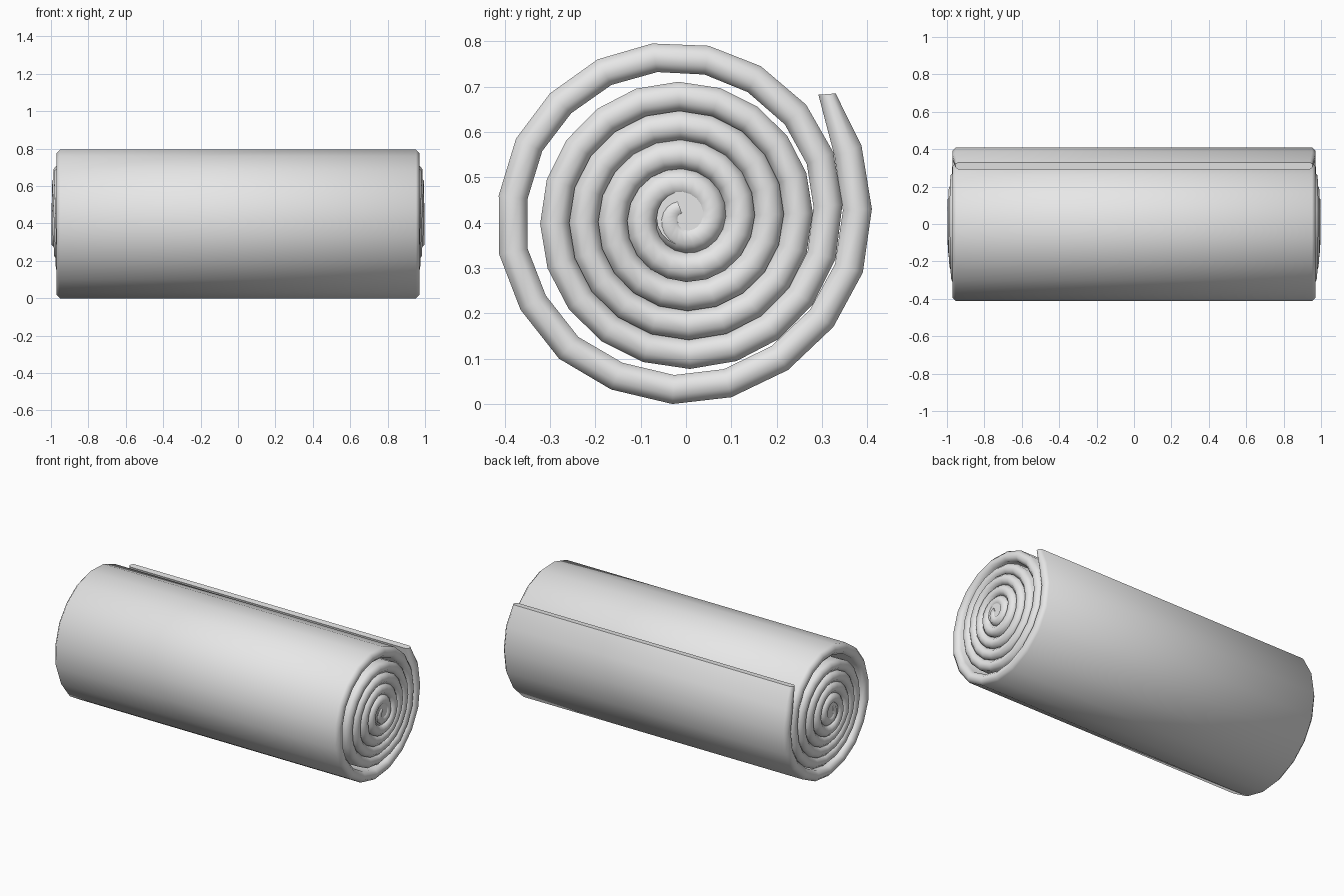
import bpy, bmesh, math
from mathutils import Vector

if "Cube" in bpy.data.objects:
    bpy.data.objects.remove(bpy.data.objects["Cube"])

CY, CZ, THICK = -0.005, 0.41, 0.064

# Outer turn of the roll as (y, z), clockwise from the loose edge
outer = [(0.33, 0.685), (0.387, 0.57), (0.41, 0.43), (0.39, 0.29), (0.325, 0.17),
         (0.225, 0.075), (0.10, 0.015), (-0.03, 0.0), (-0.165, 0.032), (-0.28, 0.10),
         (-0.365, 0.208), (-0.412, 0.33), (-0.413, 0.46), (-0.375, 0.585), (-0.30, 0.685),
         (-0.195, 0.76), (-0.075, 0.795), (0.05, 0.79), (0.165, 0.745), (0.265, 0.66),
         (0.325, 0.555), (0.345, 0.44), (0.33, 0.32), (0.28, 0.22)]
pts = [Vector((y - CY, z - CZ)) for y, z in outer]

# Inner turns continue as a regular spiral
r = pts[-1].length
a = math.atan2(pts[-1].y, pts[-1].x)
step = math.radians(18)
while r > 0.05:
    a -= step
    r -= THICK / 20
    pts.append(Vector((math.cos(a) * r, math.sin(a) * r)))

bm = bmesh.new()
rings = []
for i, p in enumerate(pts):
    rad = p.length
    d = p / rad
    t = max(0.0, (i - 18) / 20)                      # turns inward from the outer one
    # Coils step outwards towards the core, more at the top than the bottom
    crown = 0.970 + min(0.028, 0.0085 * t) + (0.008 * d.y if 0.3 < t < 2.6 else 0)
    edge = crown - 0.018
    q = d * max(rad - THICK, 0.002)
    if i == 0:                                       # pinched loose edge
        q = Vector((0.292 - CY, 0.682 - CZ))
        crown, edge = 0.955, 0.94
    section = [(p, -edge), (p, edge), (p.lerp(q, 0.3), crown), (p.lerp(q, 0.7), crown),
               (q, edge), (q, -edge), (p.lerp(q, 0.7), -crown), (p.lerp(q, 0.3), -crown)]
    rings.append([bm.verts.new((x, v.x + CY, v.y + CZ)) for v, x in section])

for s, e in zip(rings, rings[1:]):
    for k in range(8):
        bm.faces.new((s[k], s[(k + 1) % 8], e[(k + 1) % 8], e[k]))
bm.faces.new(rings[0])
bm.faces.new(rings[-1])
bmesh.ops.recalc_face_normals(bm, faces=bm.faces)

mesh = bpy.data.meshes.new("rolled_mat")
bm.to_mesh(mesh)
bm.free()
mat_roll = bpy.data.objects.new("rolled_mat", mesh)
bpy.context.collection.objects.link(mat_roll)

# Soft core plug closing the centre of the spiral
bpy.ops.mesh.primitive_cylinder_add(vertices=20, radius=0.06, depth=1.985,
                                    location=(0, CY, CZ), rotation=(0, math.pi / 2, 0))
core = bpy.context.object
core.name = "roll_core"

grey = bpy.data.materials.new("plain grey")
grey.diffuse_color = (0.8, 0.8, 0.8, 1)
grey.use_nodes = True
grey.node_tree.nodes["Principled BSDF"].inputs["Base Color"].default_value = grey.diffuse_color
for ob in (mat_roll, core):
    ob.data.materials.append(grey)
    bpy.ops.object.select_all(action='DESELECT')
    ob.select_set(True)
    bpy.context.view_layer.objects.active = ob
    bpy.ops.object.shade_smooth_by_angle(angle=math.radians(60))
